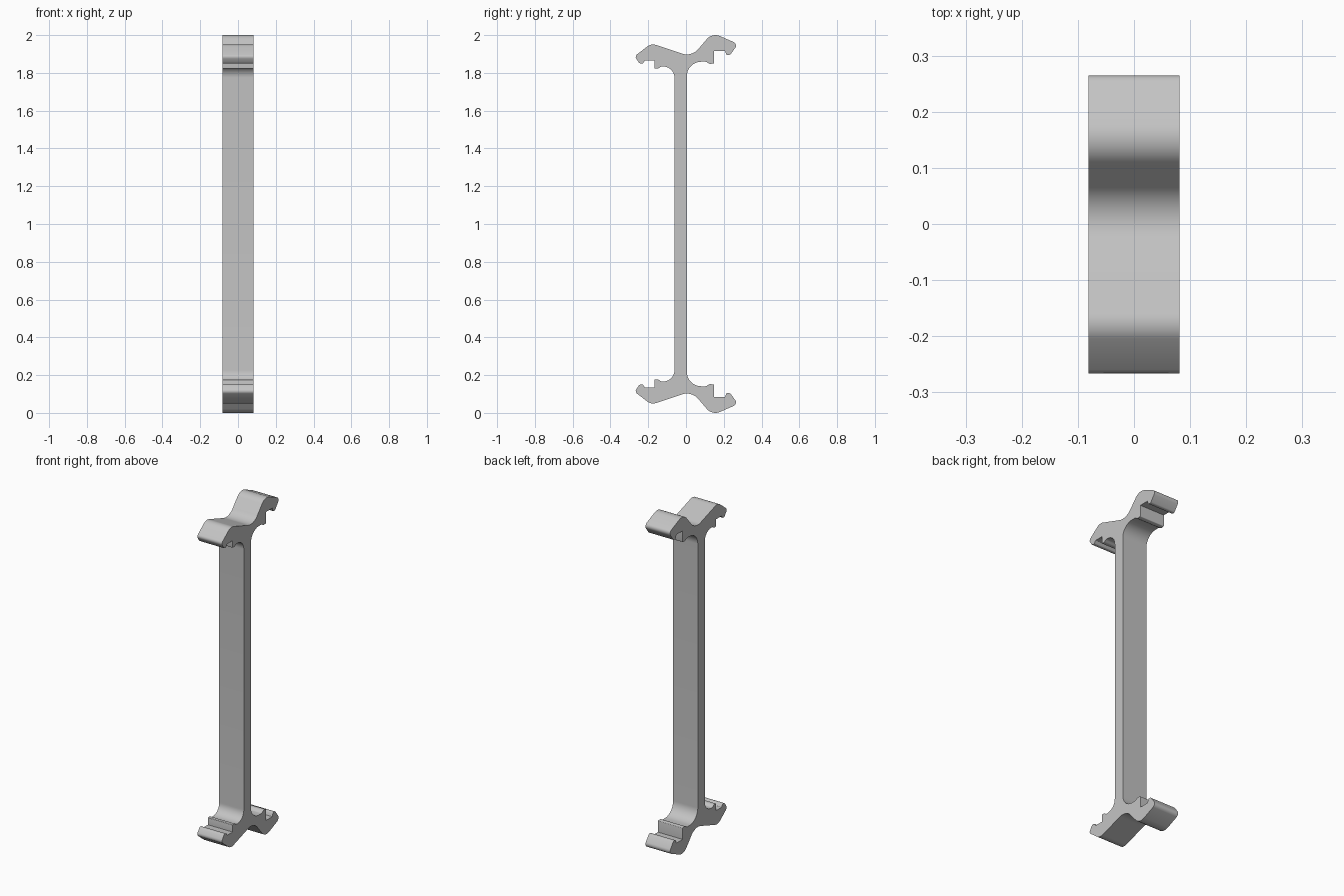
import bpy
import bmesh
import math
from mathutils import Vector

if "Cube" in bpy.data.objects:
    bpy.data.objects.remove(bpy.data.objects["Cube"], do_unlink=True)

HALF_WIDTH = 0.081

# Upper half of the side outline: y, z, corner radius
UPPER = [
    (-0.061, 1.834, 0.06),
    (-0.132, 1.834, 0.015),
    (-0.147, 1.823, 0.015),
    (-0.167, 1.823, 0.004),
    (-0.167, 1.866, 0),
    (-0.218, 1.866, 0.004),
    (-0.228, 1.850, 0.008),
    (-0.246, 1.850, 0.012),
    (-0.272, 1.888, 0.016),
    (-0.184, 1.956, 0.05),
    (0.030, 1.885, 0.08),
    (0.139, 2.0125, 0.06),
    (0.276, 1.953, 0.02),
    (0.233, 1.895, 0.012),
    (0.214, 1.895, 0.008),
    (0.206, 1.917, 0),
    (0.148, 1.917, 0),
    (0.148, 1.850, 0.004),
    (0.126, 1.847, 0.015),
    (0.106, 1.859, 0.015),
    (0.005, 1.859, 0.075),
]


def rounded(corners):
    """Replace each corner of a closed outline with a tangent arc."""
    path = []
    for i, (y, z, radius) in enumerate(corners):
        here = Vector((y, z))
        back = Vector(corners[i - 1][:2]) - here
        ahead = Vector(corners[(i + 1) % len(corners)][:2]) - here
        if radius == 0:
            path.append(here)
            continue
        a, b = back.normalized(), ahead.normalized()
        half = a.angle(b) / 2
        reach = min(radius / math.tan(half), back.length * 0.49 if radius < 0.02 else 1)
        radius = reach * math.tan(half)
        center = here + (a + b).normalized() * (radius / math.sin(half))
        start, end = here + a * reach - center, here + b * reach - center
        steps = max(3, int(radius * 200))
        sweep = start.angle_signed(end)
        first = math.atan2(start.y, start.x)
        for k in range(steps + 1):
            t = first - sweep * k / steps
            path.append(center + radius * Vector((math.cos(t), math.sin(t))))
    return path


def extrude_outline(name, outline, material):
    """Extrude a y-z outline across the width."""
    bm = bmesh.new()
    face = bm.faces.new([bm.verts.new((-HALF_WIDTH, p.x, p.y)) for p in outline])
    result = bmesh.ops.extrude_face_region(bm, geom=[face], use_keep_orig=True)
    moved = [v for v in result["geom"] if isinstance(v, bmesh.types.BMVert)]
    bmesh.ops.translate(bm, verts=moved, vec=(2 * HALF_WIDTH, 0, 0))
    bmesh.ops.recalc_face_normals(bm, faces=bm.faces)
    mesh = bpy.data.meshes.new(name)
    bm.to_mesh(mesh)
    bm.free()
    mesh.materials.append(material)
    obj = bpy.data.objects.new(name, mesh)
    bpy.context.collection.objects.link(obj)
    return obj


# Plain grey material
grey = bpy.data.materials.new("light_grey")
grey.use_nodes = True
color = (0.55, 0.55, 0.55, 1)
grey.diffuse_color = color
grey.node_tree.nodes["Principled BSDF"].inputs["Base Color"].default_value = color

# Web with hooked flanges, mirrored top to bottom
lower = [(y, 2 - z, r) for y, z, r in reversed(UPPER)]
bracket = extrude_outline("hooked_spacer_bracket", rounded(UPPER + lower), grey)

bpy.ops.object.select_all(action="DESELECT")
bracket.select_set(True)
bpy.context.view_layer.objects.active = bracket
bpy.ops.object.shade_smooth_by_angle(angle=math.radians(30))
